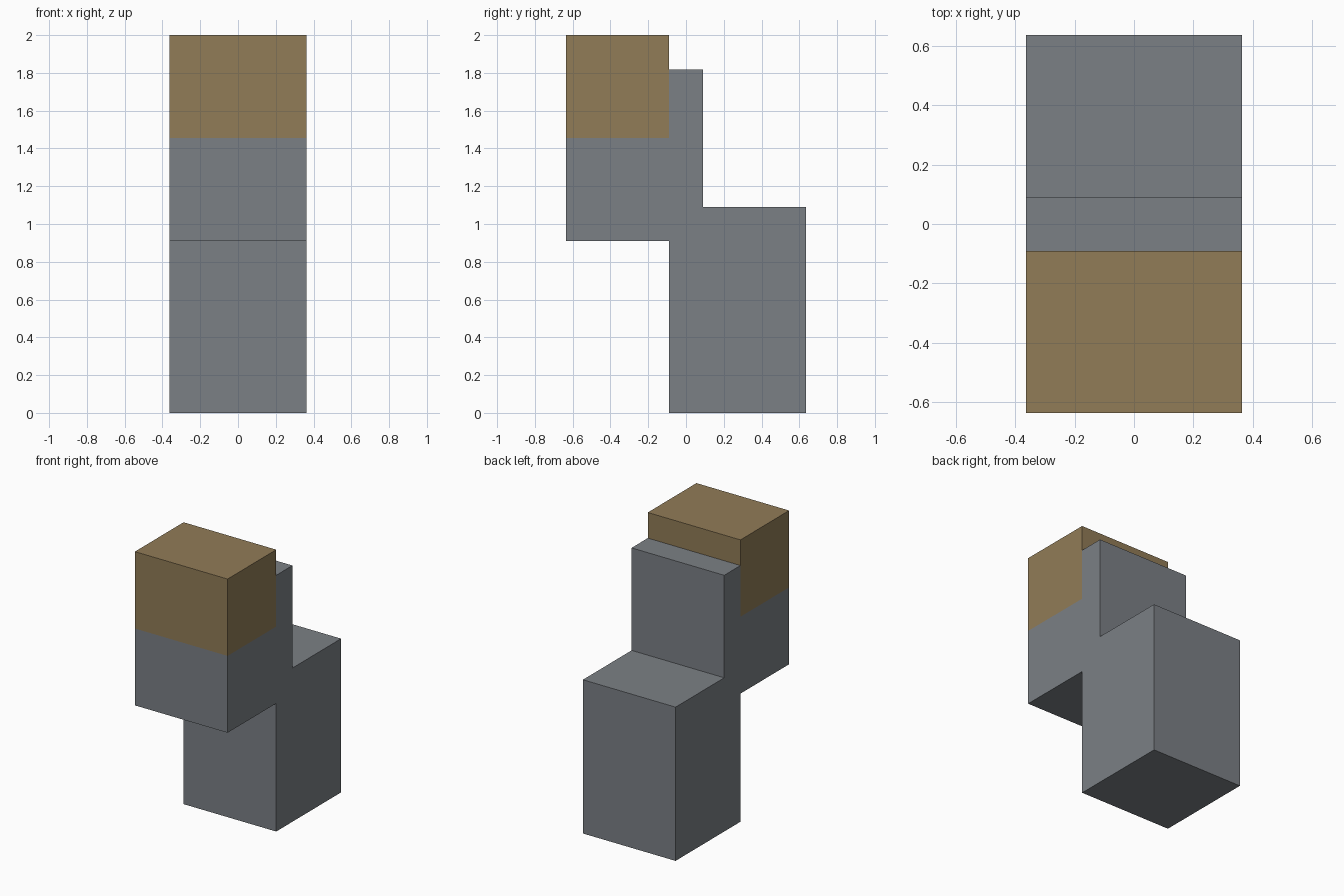
import bpy
import bmesh

if "Cube" in bpy.data.objects:
    bpy.data.objects.remove(bpy.data.objects["Cube"])

U = 2 / 22          # one grid step of the model
HALF_WIDTH = 4 * U  # everything shares the same width in x


def make_material(name, colour):
    mat = bpy.data.materials.new(name)
    mat.diffuse_color = (*colour, 1)
    mat.use_nodes = True
    mat.node_tree.nodes["Principled BSDF"].inputs["Base Color"].default_value = mat.diffuse_color
    return mat


def extrude_profile(name, profile, mat):
    """Extrude a side profile of (y, z) grid steps across the model's width."""
    bm = bmesh.new()
    face = bm.faces.new([bm.verts.new((-HALF_WIDTH, y * U, z * U)) for y, z in profile])
    side = bmesh.ops.extrude_face_region(bm, geom=[face])
    verts = [g for g in side["geom"] if isinstance(g, bmesh.types.BMVert)]
    bmesh.ops.translate(bm, verts=verts, vec=(2 * HALF_WIDTH, 0, 0))
    bmesh.ops.holes_fill(bm, edges=bm.edges[:])  # closes the starting cap if open
    bmesh.ops.recalc_face_normals(bm, faces=bm.faces[:])
    mesh = bpy.data.meshes.new(name)
    bm.to_mesh(mesh)
    bm.free()
    mesh.materials.append(mat)
    obj = bpy.data.objects.new(name, mesh)
    bpy.context.collection.objects.link(obj)


slate = make_material("slate", (0.198, 0.216, 0.235))
brown = make_material("brown", (0.283, 0.201, 0.095))

# Slate stepped body: lower block, thin upright and forward overhang
extrude_profile("stepped_body", [
    (-1, 0), (7, 0), (7, 12), (1, 12), (1, 20),
    (-1, 20), (-1, 16), (-7, 16), (-7, 10), (-1, 10),
], slate)

# Brown block on top of the overhang
extrude_profile("top_block", [(-7, 16), (-1, 16), (-1, 22), (-7, 22)], brown)
